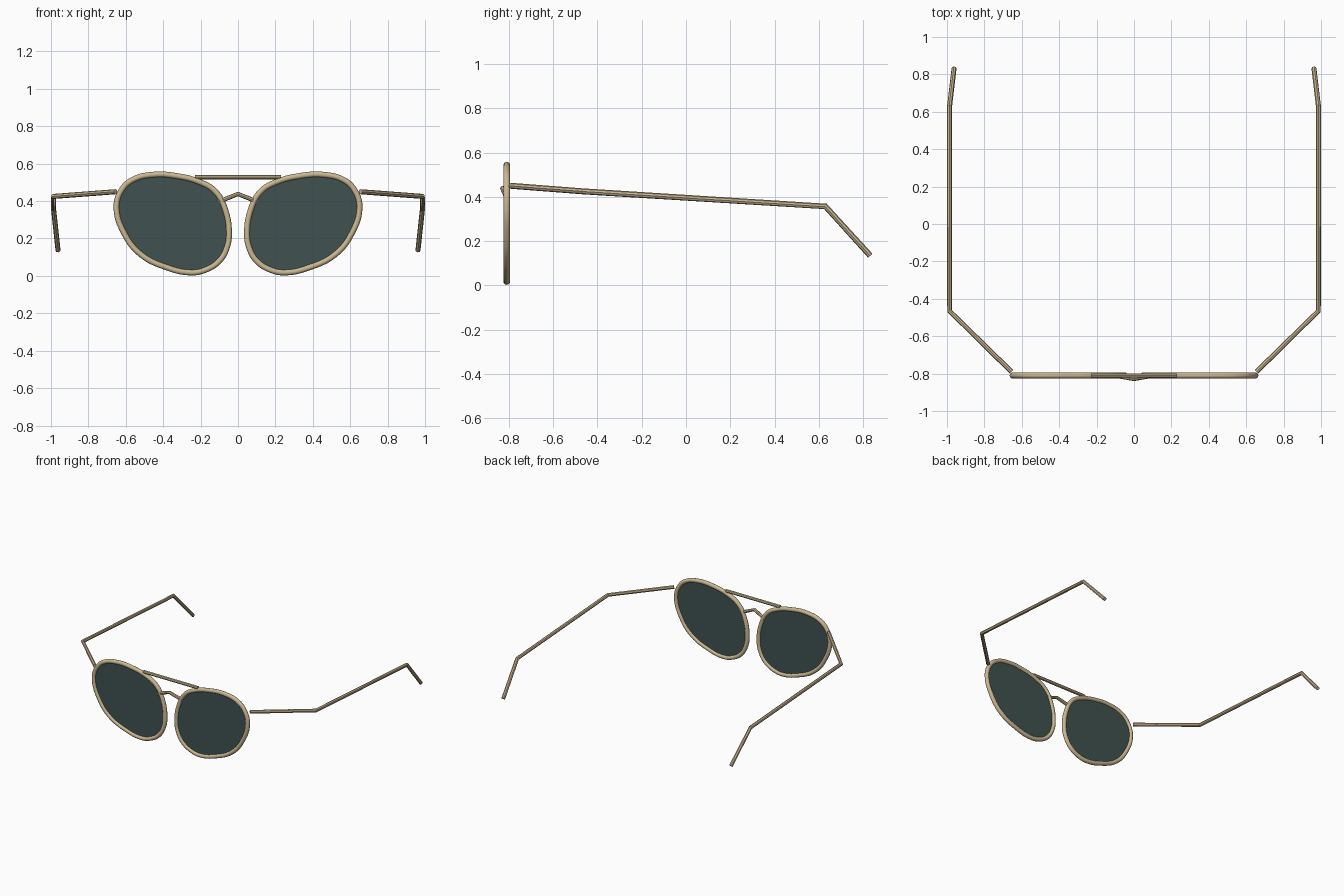
import bpy
import math

cube = bpy.data.objects.get("Cube")
if cube:
    bpy.data.objects.remove(cube, do_unlink=True)


def material(name, rgb):
    m = bpy.data.materials.new(name)
    m.use_nodes = True
    color = (*rgb, 1.0)
    m.diffuse_color = color
    m.node_tree.nodes["Principled BSDF"].inputs["Base Color"].default_value = color
    return m


gold = material("pale gold metal", (0.60, 0.48, 0.29))
tint = material("dark green glass", (0.05, 0.085, 0.08))

FRONT_Y = -0.81


def finish(name, curve, mat):
    """Turn a curve into a smooth-shaded mesh object."""
    curve.materials.append(mat)
    obj = bpy.data.objects.new(name, curve)
    bpy.context.collection.objects.link(obj)
    bpy.ops.object.select_all(action="DESELECT")
    obj.select_set(True)
    bpy.context.view_layer.objects.active = obj
    bpy.ops.object.convert(target="MESH")
    obj = bpy.context.object
    obj.name = name
    bpy.ops.object.shade_smooth_by_angle(angle=math.radians(40))
    return obj


def wire(name, points, radius):
    """Straight-sided round wire through the points, with capped ends."""
    curve = bpy.data.curves.new(name, "CURVE")
    curve.dimensions = "3D"
    curve.bevel_depth = radius
    curve.bevel_resolution = 2
    curve.use_fill_caps = True
    spline = curve.splines.new("POLY")
    spline.points.add(len(points) - 1)
    for p, co in zip(spline.points, points):
        p.co = (*co, 1)
    return finish(name, curve, gold)


# Outline of the left eye, as x and height
EYE = [(.65, .37), (.622, .46), (.565, .513), (.455, .541), (.335, .535),
       (.2, .50), (.12, .45), (.068, .353), (.048, .225), (.06, .15),
       (.10, .08), (.175, .032), (.25, .018), (.38, .045), (.52, .115), (.607, .225)]


def eye_curve(name, side, flat):
    curve = bpy.data.curves.new(name, "CURVE")
    curve.dimensions = "2D" if flat else "3D"
    curve.resolution_u = 5
    spline = curve.splines.new("BEZIER")
    spline.bezier_points.add(len(EYE) - 1)
    spline.use_cyclic_u = True
    for p, (x, z) in zip(spline.bezier_points, EYE):
        p.co = (x * side, z, 0)
        p.handle_left_type = p.handle_right_type = "AUTO"
    return curve


def stand_up(obj):
    obj.rotation_euler.x = math.pi / 2
    obj.location.y = FRONT_Y


for label, side in (("left", 1), ("right", -1)):
    # Rim
    rim = eye_curve(label + "_rim", side, False)
    rim.bevel_depth = 0.0155
    rim.bevel_resolution = 3
    stand_up(finish(label + "_rim", rim, gold))

    # Lens
    lens = eye_curve(label + "_lens", side, True)
    lens.fill_mode = "BOTH"
    lens.extrude = 0.003
    stand_up(finish(label + "_lens", lens, tint))

    # Hinge arm, temple and ear hook in one bent wire
    wire(label + "_temple", [(side * .655, -.79, .45), (side * .986, -.465, .425),
                             (side * .986, .63, .357), (side * .962, .832, .135)], 0.0135)

# Brow bar and nose bridge
wire("brow_bar", [(-.23, FRONT_Y, .528), (.23, FRONT_Y, .528)], 0.012)
wire("nose_bridge", [(-.1, FRONT_Y, .398), (0, -.828, .438), (.1, FRONT_Y, .398)], 0.012)
